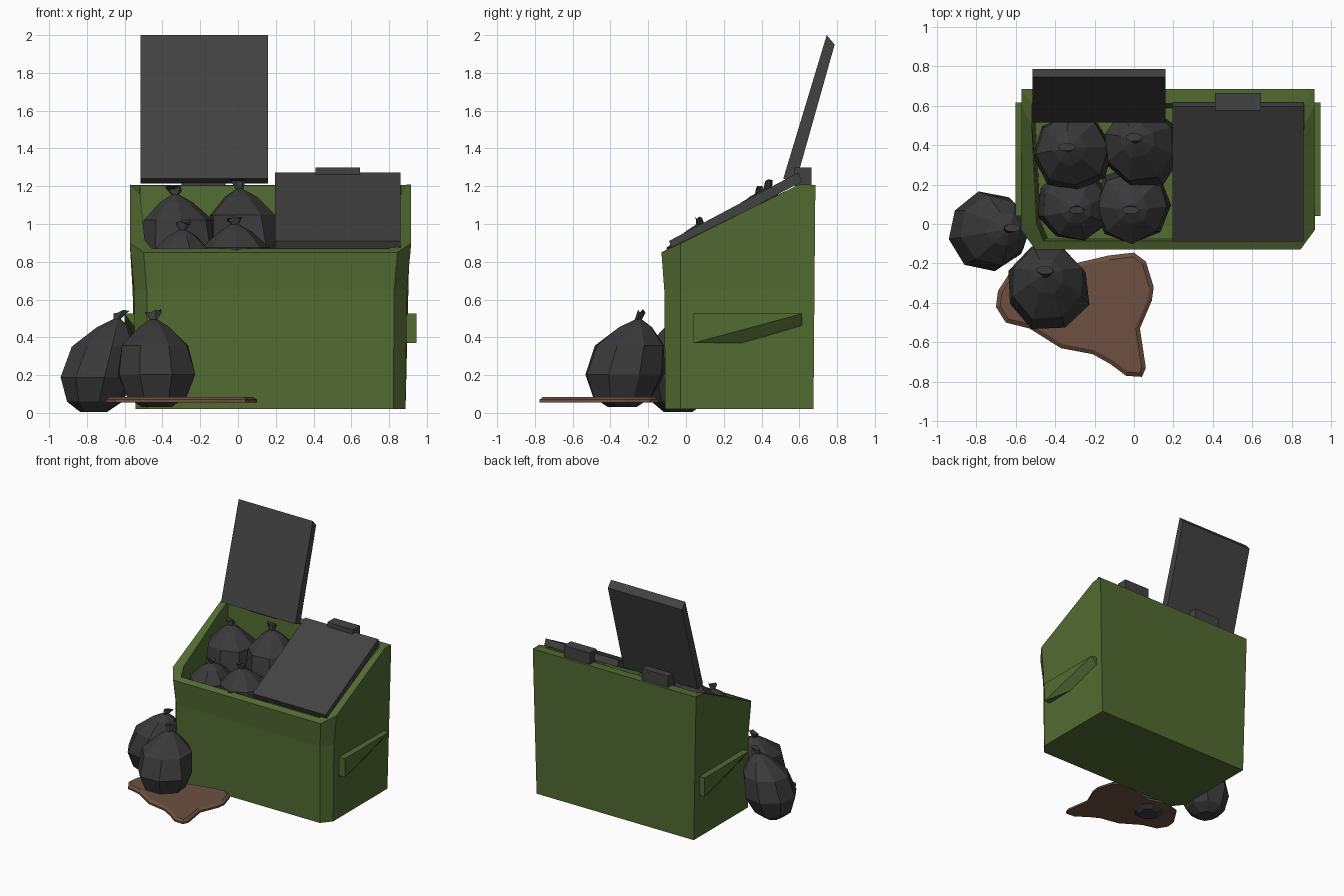
import bpy, bmesh, math, random
from mathutils import Vector

random.seed(4)
if "Cube" in bpy.data.objects:
    bpy.data.objects.remove(bpy.data.objects["Cube"], do_unlink=True)


def material(name, color):
    m = bpy.data.materials.new(name)
    m.use_nodes = True
    m.diffuse_color = (*color, 1)
    m.node_tree.nodes["Principled BSDF"].inputs["Base Color"].default_value = (*color, 1)
    return m


GREEN = material("green metal", (0.085, 0.147, 0.032))
LID = material("grey plastic", (0.055, 0.055, 0.055))
BAG = material("black bag", (0.042, 0.042, 0.044))
BROWN = material("brown spill", (0.155, 0.08, 0.052))
MID_X = 0.172   # centre of the container


def finish(name, bm, mat):
    bmesh.ops.recalc_face_normals(bm, faces=bm.faces)
    mesh = bpy.data.meshes.new(name)
    bm.to_mesh(mesh)
    bm.free()
    mesh.materials.append(mat)
    ob = bpy.data.objects.new(name, mesh)
    bpy.context.collection.objects.link(ob)
    return ob


def loft(name, rings, mat):
    """Skin a stack of equal rings and cap both ends."""
    bm = bmesh.new()
    vs = [[bm.verts.new(p) for p in ring] for ring in rings]
    n = len(vs[0])
    for a, b in zip(vs, vs[1:]):
        for i in range(n):
            j = (i + 1) % n
            bm.faces.new((a[i], a[j], b[j], b[i]))
    bm.faces.new(vs[0])
    bm.faces.new(vs[-1])
    return finish(name, bm, mat)


def prism(name, x0, x1, profile, mat):
    """Extrude a (y, z) profile along x."""
    return loft(name, [[(x, y, z) for y, z in profile] for x in (x0, x1)], mat)


def mirrored(half):
    """Full ring from (half width, y, z) points running front to back."""
    return ([(MID_X + h, y, z) for h, y, z in half]
            + [(MID_X - h, y, z) for h, y, z in reversed(half)])


# Container: base, waist, flared sloping rim, inner lip, inner floor
lip = [(.63, -.085, .87), (.665, .0, .915), (.69, .5, 1.16), (.69, .61, 1.205)]
loft("container", [mirrored(h) for h in (
    [(.65, -.11, .02), (.715, -.03, .02), (.715, .6, .02), (.715, .675, .02)],
    [(.655, -.115, .65), (.722, -.03, .65), (.73, .6, .65), (.73, .68, .65)],
    [(.672, -.13, .85), (.745, -.03, .897), (.743, .6, 1.21), (.743, .685, 1.207)],
    lip,
    [(h * .97, y * .95 + .01, .5) for h, y, z in lip])], GREEN)

# Side lifting pockets, turned half round for the opposite side
for name, turned in (("left_pocket", False), ("right_pocket", True)):
    pts = [(.88, y, z) for y, z in ((.04, .37), (.04, .525), (.615, .525), (.615, .44), (.37, .37))]
    pts += [(.945, y, z) for y, z in ((.04, .37), (.04, .525), (.615, .525))]
    bm = bmesh.new()
    for x, y, z in pts:
        bm.verts.new((2 * MID_X - x, .655 - y, z) if turned else (x, y, z))
    bmesh.ops.convex_hull(bm, input=bm.verts)
    finish(name, bm, GREEN)

# Lids and hinge blocks
prism("closed_lid", .195, .86, [(-.07, .865), (.615, 1.225), (.595, 1.273), (-.09, .91)], LID)
prism("open_lid", -.515, .16, [(.515, 1.24), (.58, 1.215), (.787, 1.95), (.745, 2.0)], LID)
for name, x in (("closed_lid_hinge", .41), ("open_lid_hinge", -.3)):
    prism(name, x, x + .235, [(.575, 1.2), (.665, 1.2), (.665, 1.3), (.575, 1.3)], LID)


def bag(name, x, y, z, radius, height, lean=(0, 0), turn=0.0):
    """Tied sack: (radius, height) fractions, leaning towards its knot."""
    profile = [(.38, 0), (.75, .1), (1, .34), (.9, .64), (.42, .83), (.1, .91), (.22, 1)]
    rings = []
    for r, h in profile:
        shift = h ** 2
        ring = []
        for i in range(8):
            a = turn + math.tau * i / 8
            rr = radius * r * random.uniform(.94, 1.06)
            flat = .45 if h == 1 else 1
            ring.append((x + lean[0] * shift + rr * math.cos(a),
                         y + lean[1] * shift + rr * flat * math.sin(a),
                         z + height * h + (random.uniform(-.025, .01) if h == 1 else 0)))
        rings.append(ring)
    return loft(name, rings, BAG)


# Bags beside the container
bag("ground_bag_side", -.765, -.04, .005, .2, .54, (.15, .02), .2)
bag("ground_bag_front", -.43, -.335, .03, .215, .51, (-.02, .1), .39)

# Bags inside the container
bag("inner_bag_back_left", -.3, .36, .7, .2, .5, (-.04, .03), .1)
bag("inner_bag_back_right", .05, .38, .72, .205, .51, (-.05, .06), .5)
bag("inner_bag_front_left", -.31, .1, .56, .19, .45, (.02, -.03), .3)
bag("inner_bag_front_right", 0, .1, .58, .2, .46, (-.02, -.03), .0)

# Spill: flat outline with a bevelled upper edge
outline = [(0, -.145), (.06, -.19), (.1, -.32), (.09, -.39), (.03, -.53), (.06, -.73),
           (.04, -.775), (-.04, -.77), (-.12, -.71), (-.21, -.66), (-.37, -.63),
           (-.53, -.53), (-.65, -.5), (-.7, -.42), (-.69, -.34), (-.6, -.2),
           (-.45, -.16), (-.3, -.2), (-.13, -.16)]
bm = bmesh.new()
base = bm.faces.new([bm.verts.new((x, y, .055)) for x, y in outline])
top = bmesh.ops.extrude_face_region(bm, geom=[base], use_keep_orig=True)["geom"]
face = [g for g in top if isinstance(g, bmesh.types.BMFace)][0]
bmesh.ops.translate(bm, verts=face.verts, vec=Vector((0, 0, .015)))
bmesh.ops.inset_individual(bm, faces=[face], thickness=.022)
bmesh.ops.translate(bm, verts=face.verts, vec=Vector((0, 0, .015)))
finish("spill", bm, BROWN)
